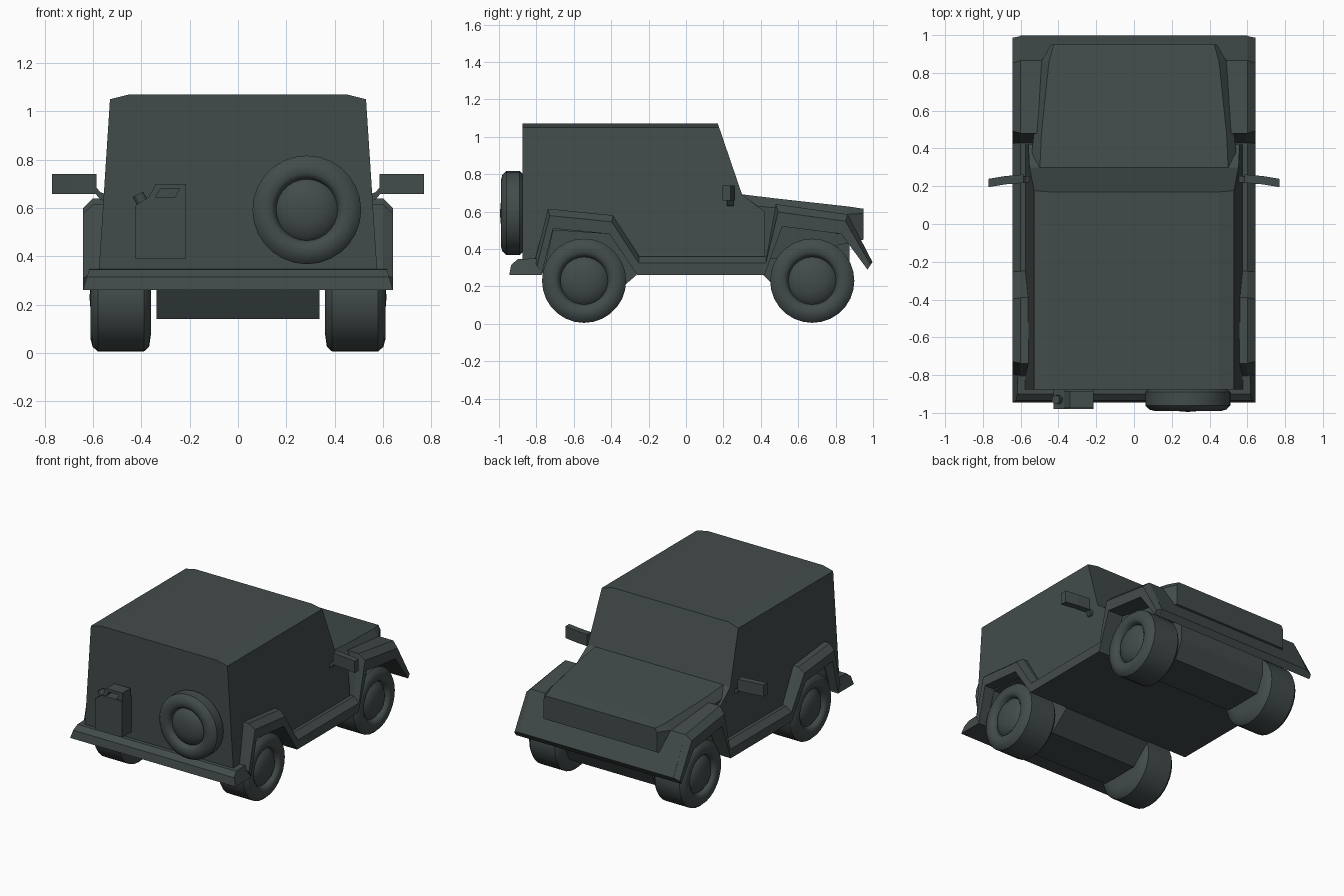
import bpy, bmesh, math
from mathutils import Matrix

cube = bpy.data.objects.get("Cube")
if cube:
    bpy.data.objects.remove(cube, do_unlink=True)

paint = bpy.data.materials.new("dark_slate_green")
paint.use_nodes = True
COLOUR = (0.055, 0.071, 0.070, 1)
paint.diffuse_color = COLOUR
paint.node_tree.nodes["Principled BSDF"].inputs["Base Color"].default_value = COLOUR


def finish(name, bm, smooth=False):
    bmesh.ops.recalc_face_normals(bm, faces=bm.faces)
    mesh = bpy.data.meshes.new(name)
    bm.to_mesh(mesh)
    bm.free()
    mesh.materials.append(paint)
    obj = bpy.data.objects.new(name, mesh)
    bpy.context.collection.objects.link(obj)
    if smooth:
        bpy.ops.object.select_all(action='DESELECT')
        bpy.context.view_layer.objects.active = obj
        obj.select_set(True)
        bpy.ops.object.shade_smooth_by_angle(angle=math.radians(40))
    return obj


def loft(name, rings):
    """Skin closed rings of equal length and cap both ends."""
    bm = bmesh.new()
    rows = [[bm.verts.new(p) for p in ring] for ring in rings]
    n = len(rows[0])
    for a, b in zip(rows, rows[1:]):
        for i in range(n):
            j = (i + 1) % n
            bm.faces.new((a[i], a[j], b[j], b[i]))
    bm.faces.new(rows[0])
    bm.faces.new(rows[-1])
    return finish(name, bm)


def across(name, profile, width):
    """Side profile (y, z) spanned from -x to +x, half width given by height."""
    return loft(name, [[(s * width(z), y, z) for y, z in profile] for s in (-1, 1)])


def along(name, profile, y0, y1):
    """Front profile (x, z) extruded in y."""
    return loft(name, [[(x, y, z) for x, z in profile] for y in (y0, y1)])


def wheel(name, width, matrix):
    """Lathed tyre and hub; the outer face is at local z = 0."""
    w = width
    profile = [(0, .005), (.06, 0), (.1, -.012), (.122, -.03), (.127, -.035),
               (.135, -.012), (.15, -.002), (.175, 0), (.205, -.008), (.225, -.03),
               (.225, .03 - w), (.205, .008 - w), (.15, -w), (0, -w)]
    bm = bmesh.new()
    verts = [bm.verts.new((r, 0, z)) for r, z in profile]
    edges = [bm.edges.new(p) for p in zip(verts, verts[1:])]
    bmesh.ops.spin(bm, geom=verts + edges, cent=(0, 0, 0), axis=(0, 0, 1),
                   angle=math.tau, steps=28, use_duplicate=False)
    bmesh.ops.remove_doubles(bm, verts=bm.verts, dist=.0005)
    bm.transform(matrix)
    return finish(name, bm, True)


def body_width(z):
    return .575 - (z - .36) * .065


# Cabin shell, notched over the wheels
across("cabin", [(-.875, 1.05), (-.875, .27), (-.76, .27), (-.71, .5), (-.41, .48),
                 (-.26, .26), (.42, .26), (.42, .6), (.3, .69), (.177, 1.05)], body_width)

# Roof cap with sloped edges
loft("roof", [[(-.53, y, 1.05), (-.45, t, 1.07), (.45, t, 1.07), (.53, y, 1.05)]
              for y, t in ((-.875, -.875), (.177, .17))])

# Bonnet tapering towards the grille
bonnet = [(.26, .50, .697, .555, .64, .35), (.48, .49, .67, .53, .62, .35),
          (.86, .45, .628, .49, .585, .43), (.95, .425, .615, .44, .59, .45)]
loft("bonnet", [[(-s, y, b), (-s, y, zs), (-t, y, zt), (t, y, zt), (s, y, zs), (s, y, b)]
                for y, t, zt, s, zs, b in bonnet])

# Narrow underbody between each pair of wheels
for name, y, fore, aft in (("rear", -.545, .28, .21), ("front", .675, .2, .26)):
    across(name + "_underbody", [(y - aft, .52), (y - aft, .26), (y - .14, .14),
                                 (y + .14, .14), (y + fore, .26), (y + fore, .52)],
           lambda z: .338)

# Wheel arches and sills: outer and inner edge at each station
stations = [((-.81, .33), (-.77, .27)), ((-.738, .615), (-.71, .51)),
            ((-.39, .58), (-.41, .48)), ((-.25, .36), (-.26, .26)),
            ((.43, .36), (.42, .26)), ((.48, .64), (.515, .52)),
            ((.865, .585), (.83, .48)), ((.995, .33), (.97, .29))]
for side, s in (("left", 1), ("right", -1)):
    rings = []
    for (y, z), (v, w) in stations:
        my, mz = y + (v - y) * .35, z + (w - z) * .35
        rings.append([(s * .42, y, z), (s * .6, y, z), (s * .642, my, mz),
                      (s * .642, v, w), (s * .42, v, w)])
    loft(side + "_arches_and_sill", rings)

# Sloping front apron and rear bumper
across("front_apron", [(.8, .594), (.865, .585), (.997, .33), (.97, .29), (.83, .48), (.8, .48)],
       lambda z: .6)
across("rear_bumper", [(-.945, .26), (-.935, .315), (-.9, .345), (-.8, .35), (-.77, .26)],
       lambda z: .642 - (z - .26) * .3)

# Road wheels
for end, y in (("rear", -.545), ("front", .675)):
    for side, s in (("left", 1), ("right", -1)):
        wheel(f"{end}_{side}_wheel", .25, Matrix.Translation((s * .61, y, .23))
              @ Matrix.Rotation(s * math.pi / 2, 4, 'Y'))

# Spare wheel on the tailgate
wheel("spare_wheel", .13, Matrix.Translation((.285, -.99, .592))
      @ Matrix.Rotation(math.pi / 2, 4, 'X'))

# Fuel can with an open handle and a spout
along("fuel_can", [(-.425, .39), (-.425, .61), (-.37, .645), (-.215, .645), (-.215, .39)],
      -.98, -.87)
along("fuel_can_handle", [(-.37, .645), (-.34, .70), (-.215, .70), (-.215, .645), (-.262, .645),
                          (-.242, .68), (-.32, .68), (-.342, .645)], -.975, -.885)
bm = bmesh.new()
bmesh.ops.create_cone(bm, cap_ends=True, segments=12, radius1=.024, radius2=.024, depth=.06,
                      matrix=Matrix.Translation((-.4, -.93, .63)) @ Matrix.Rotation(-.5, 4, 'Y'))
finish("fuel_can_spout", bm)

# Door mirrors on short stems
for side, s in (("left", 1), ("right", -1)):
    loft(side + "_mirror", [[(s * x, y - .022, .658), (s * x, y + .022, .658),
                             (s * x, y + .022, .74), (s * x, y - .022, .74)]
                            for x, y in ((.585, .24), (.68, .232), (.77, .217))])
    loft(side + "_mirror_stem", [[(s * x, .22, z), (s * x, .255, z),
                                  (s * x, .255, z + .03), (s * x, .22, z + .03)]
                                 for x, z in ((.54, .625), (.57, .635), (.595, .665))])
